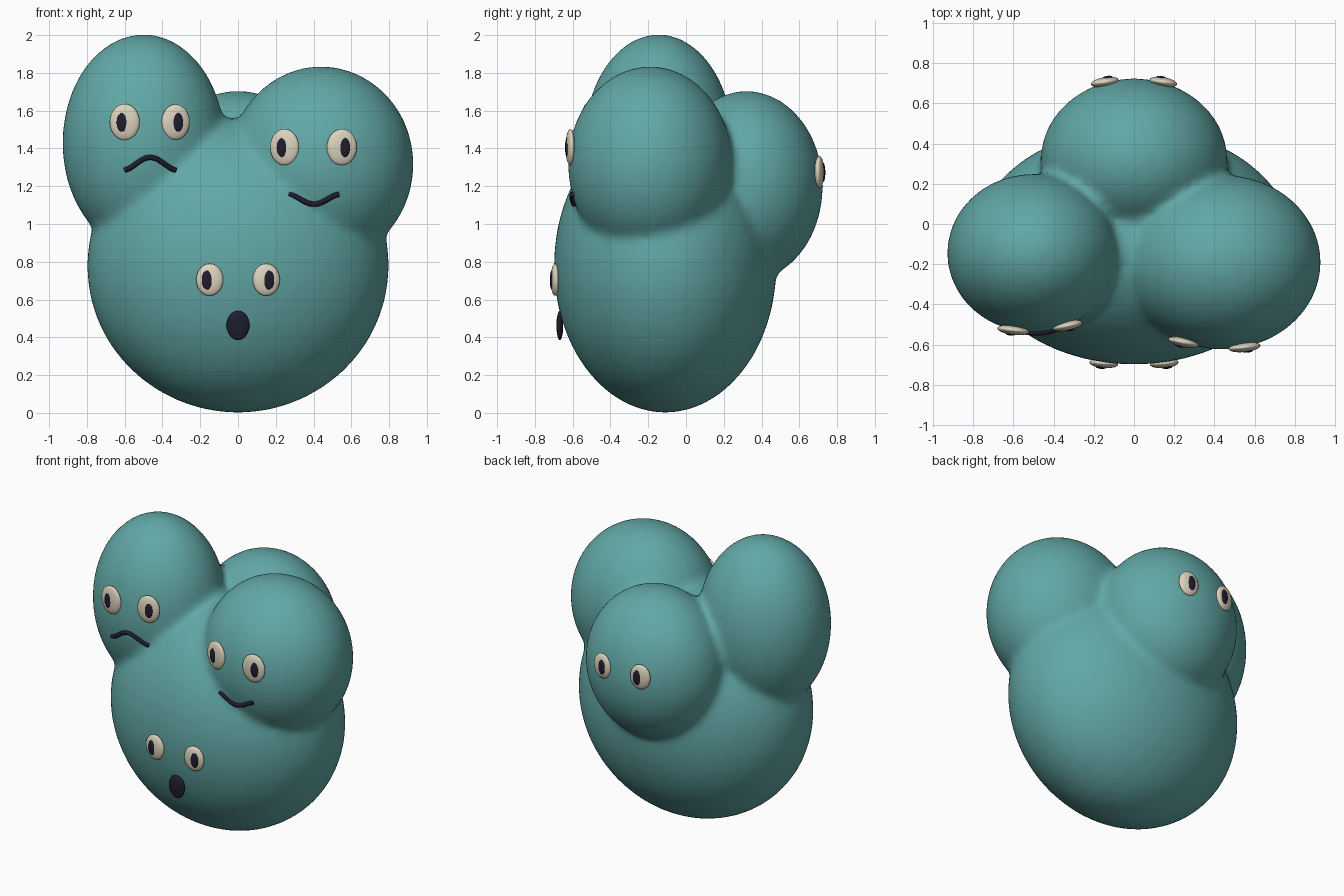
import bpy, bmesh, math
from mathutils import Matrix

if "Cube" in bpy.data.objects:
    bpy.data.objects.remove(bpy.data.objects["Cube"])


def material(name, rgb):
    m = bpy.data.materials.new(name)
    m.diffuse_color = (*rgb, 1)
    m.use_nodes = True
    m.node_tree.nodes["Principled BSDF"].inputs["Base Color"].default_value = m.diffuse_color
    return m


TEAL = material("teal", (0.12, 0.39, 0.38))
CREAM = material("cream", (0.72, 0.65, 0.51))
DARK = material("dark_navy", (0.014, 0.012, 0.026))

# Lobes: centre, radii
LOBES = {
    "belly": ((0, -0.11, 0.78), (0.80, 0.59, 0.78)),
    "tall": ((-0.50, -0.145, 1.43), (0.43, 0.395, 0.575)),
    "wide": ((0.44, -0.19, 1.315), (0.49, 0.435, 0.52)),
    "rear": ((0, 0.32, 1.20), (0.465, 0.405, 0.505)),
}


def surface(lobe, x, z, side=-1):
    """Depth of a lobe's skin at x, z and its turn about z."""
    c, r = LOBES[lobe]
    u, w = (x - c[0]) / r[0], (z - c[2]) / r[2]
    v = math.sqrt(max(0, 1 - u * u - w * w))
    turn = math.atan2(u / r[0], v / r[1])
    return c[1] + side * v * r[1], -side * turn


def add_object(name, bm, mat):
    me = bpy.data.meshes.new(name)
    bm.to_mesh(me)
    bm.free()
    for p in me.polygons:
        p.use_smooth = True
    me.materials.append(mat)
    ob = bpy.data.objects.new(name, me)
    bpy.context.collection.objects.link(ob)
    return ob


def ellipsoid(name, loc, radii, mat, turn=0):
    bm = bmesh.new()
    bmesh.ops.create_uvsphere(bm, u_segments=24, v_segments=14, radius=1)
    mtx = (Matrix.Translation(loc) @ Matrix.Rotation(turn, 4, 'Z')
           @ Matrix.Diagonal((*radii, 1)))
    bmesh.ops.transform(bm, matrix=mtx, verts=bm.verts)
    return add_object(name, bm, mat)


# Body: four lobes fused into one soft skin
bm = bmesh.new()
for c, r in LOBES.values():
    mtx = Matrix.Translation(c) @ Matrix.Diagonal((*r, 1))
    bmesh.ops.create_icosphere(bm, subdivisions=4, radius=1, matrix=mtx)
body = add_object("body", bm, TEAL)
fuse = body.modifiers.new("fuse", 'REMESH')
fuse.mode = 'VOXEL'
fuse.voxel_size = 0.025
fuse.use_smooth_shade = True
soften = body.modifiers.new("soften", 'SMOOTH')
soften.factor = 0.5
soften.iterations = 8

# Eyes: lobe, x, z, pupil shift, width, height, side
EYES = [
    ("belly", -0.15, 0.705, -0.014, 0.072, 0.085, -1),
    ("belly", 0.15, 0.705, 0.014, 0.072, 0.085, -1),
    ("tall", -0.60, 1.54, -0.015, 0.08, 0.096, -1),
    ("tall", -0.33, 1.54, 0.012, 0.076, 0.094, -1),
    ("wide", 0.246, 1.407, -0.014, 0.078, 0.096, -1),
    ("wide", 0.55, 1.407, 0.016, 0.08, 0.096, -1),
    ("rear", -0.145, 1.275, 0.012, 0.07, 0.085, 1),
    ("rear", 0.145, 1.275, -0.008, 0.07, 0.085, 1),
]
for i, (lobe, x, z, shift, w, h, side) in enumerate(EYES):
    y, turn = surface(lobe, x, z, side)
    turn *= 0.55
    y += side * 0.006
    ellipsoid(f"{lobe}_eye_{i}", (x, y, z), (w, 0.024, h), CREAM, turn)
    py = y + side * 0.019 + shift * math.sin(turn)
    ellipsoid(f"{lobe}_pupil_{i}", (x + shift, py, z - 0.002),
              (0.028, 0.01, 0.05), DARK, turn)

# Open mouth on the belly
ellipsoid("open_mouth", (0, -0.668, 0.463), (0.061, 0.018, 0.078), DARK)


def mouth(name, lobe, x0, x1, z_end, rise):
    """Curved tube mouth lying on a lobe."""
    cu = bpy.data.curves.new(name, 'CURVE')
    cu.dimensions = '3D'
    cu.bevel_depth = 0.014
    cu.bevel_resolution = 2
    cu.use_fill_caps = True
    n = 13
    sp = cu.splines.new('POLY')
    sp.points.add(n - 1)
    for i, p in enumerate(sp.points):
        t = i / (n - 1)
        x = x0 + (x1 - x0) * t
        z = z_end + rise * max(0, 0.5 - 0.5 * math.cos(2 * math.pi * t)) ** 0.8
        p.co = (x, surface(lobe, x, z)[0] - 0.006, z, 1)
    sp.use_smooth = True
    cu.materials.append(DARK)
    ob = bpy.data.objects.new(name, cu)
    bpy.context.collection.objects.link(ob)


mouth("frown", "tall", -0.60, -0.33, 1.285, 0.068)
mouth("smile", "wide", 0.27, 0.535, 1.158, -0.053)
